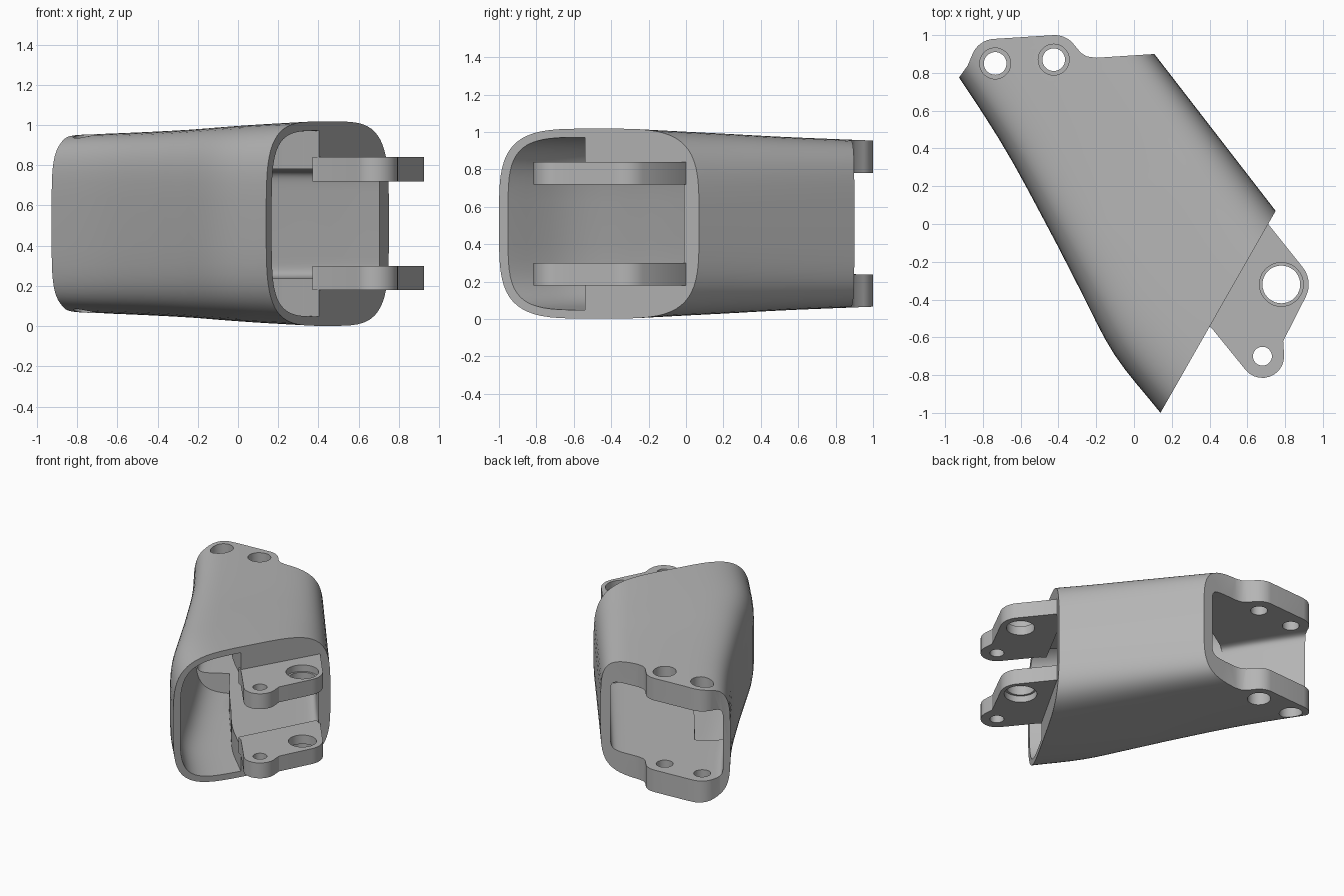
import bpy, bmesh, math
from mathutils import Vector

cube = bpy.data.objects.get("Cube")
if cube:
    bpy.data.objects.remove(cube)

grey = bpy.data.materials.new("matte_grey")
grey.use_nodes = True
grey.diffuse_color = (0.46, 0.46, 0.46, 1)
grey.node_tree.nodes["Principled BSDF"].inputs["Base Color"].default_value = (0.46, 0.46, 0.46, 1)

MID = 0.51
LEFT = [Vector(p) for p in ((0.14, -1), (-0.105, -0.69), (-0.29, -0.34),
                            (-0.45, -0.03), (-0.715, 0.45), (-1.09, 1.02))]
RIGHT = [Vector((0.75, 0.07)), Vector((0.0, 1.04))]


def mix(a, b, t):
    return a + (b - a) * t


def left_at(t):
    """Smooth curve through the left side points, straight beyond the ends."""
    s = t * (len(LEFT) - 1)
    i = max(0, min(len(LEFT) - 2, math.floor(s)))
    f = s - i
    p1, p2 = LEFT[i], LEFT[i + 1]
    if f < 0 or f > 1:
        return mix(p1, p2, f)
    p0 = LEFT[i - 1] if i else 2 * p1 - p2
    p3 = LEFT[i + 2] if i + 2 < len(LEFT) else 2 * p2 - p1
    return 0.5 * (2 * p1 + (p2 - p0) * f + (2 * p0 - 5 * p1 + 4 * p2 - p3) * f * f
                  + (3 * p1 - p0 - 3 * p2 + p3) * f ** 3)


def new_object(name, bm):
    bmesh.ops.recalc_face_normals(bm, faces=bm.faces)
    mesh = bpy.data.meshes.new(name)
    bm.to_mesh(mesh)
    bm.free()
    mesh.materials.append(grey)
    obj = bpy.data.objects.new(name, mesh)
    bpy.context.collection.objects.link(obj)
    return obj


def power(v, n):
    return math.copysign(abs(v) ** (2 / n), v)


def loft(name, start, end, lo, hi, height, roundness, limit=None, steps=20, sides=64):
    """Rounded-box sections swept along the body; limit(t) trims their right part."""
    bm = bmesh.new()
    rings = []
    for k in range(steps + 1):
        t = mix(start, end, k / steps)
        a, b = left_at(t), mix(RIGHT[0], RIGHT[1], t)
        ring = []
        for j in range(sides):
            ang = math.tau * (j + 0.5) / sides
            n = roundness(t)
            u = mix(lo, hi, 0.5 + 0.5 * power(math.cos(ang), n))
            if limit:
                u = min(u, limit(t))
            p = mix(a, b, u)
            ring.append(bm.verts.new((p.x, p.y, MID + height(t) * power(math.sin(ang), n))))
        rings.append(ring)
    for r0, r1 in zip(rings, rings[1:]):
        for j in range(sides):
            m = (j + 1) % sides
            bm.faces.new((r0[j], r0[m], r1[m], r1[j]))
    bm.faces.new(rings[0])
    bm.faces.new(rings[-1])
    return new_object(name, bm)


def prism(name, outline, z0, z1):
    bm = bmesh.new()
    face = bm.faces.new([bm.verts.new((x, y, z0)) for x, y in outline])
    top = bmesh.ops.extrude_face_region(bm, geom=[face])["geom"]
    bmesh.ops.translate(bm, vec=(0, 0, z1 - z0),
                        verts=[v for v in top if isinstance(v, bmesh.types.BMVert)])
    return new_object(name, bm)


def arc(x, y, r, a0, a1, steps=10):
    angles = [math.radians(mix(a0, a1, i / steps)) for i in range(steps + 1)]
    return [(x + r * math.cos(a), y + r * math.sin(a)) for a in angles]


def apply_boolean(obj, cutter, operation="DIFFERENCE"):
    mod = obj.modifiers.new("cut", "BOOLEAN")
    mod.operation, mod.object, mod.solver = operation, cutter, "EXACT"
    bpy.context.view_layer.objects.active = obj
    bpy.ops.object.modifier_apply(modifier=mod.name)
    bpy.data.objects.remove(cutter)


def drill(obj, x, y, r, z0=-1, z1=2):
    apply_boolean(obj, prism("drill", arc(x, y, r, 0, 350, 35), z0, z1))


def finish(obj):
    bpy.ops.object.select_all(action="DESELECT")
    obj.select_set(True)
    bpy.context.view_layer.objects.active = obj
    bpy.ops.object.shade_smooth_by_angle(angle=math.radians(30))


# Tapered outer body, trimmed at the back to the ear outline
body = loft("hollow_body", 0, 1, 0, 1, lambda t: mix(0.508, 0.443, t), lambda t: mix(4, 5, t))
back = [(-1.4, 0.6), (-0.93, 0.77), (-0.88, 0.84)]
back += arc(-0.735, 0.85, 0.13, 160, 95) + arc(-0.42, 0.87, 0.13, 92, 35)
back += [(-0.28, 0.905), (-0.25, 0.887), (-0.2, 0.88), (0.11, 0.9), (1.5, 0.95),
         (1.5, -1.5), (-1.4, -1.5)]
apply_boolean(body, prism("back_trim", back, -1, 2), "INTERSECT")

# Through tunnel and the taller pocket beside the left wall
apply_boolean(body, loft("tunnel", -0.1, 1.1, 0.055, 0.925,
                         lambda t: 0.272, lambda t: 12))
apply_boolean(body, loft("pocket", -0.1, 0.73, 0.045, 0.96,
                         lambda t: mix(0.462, 0.42, t), lambda t: 4.5,
                         lambda t: mix(0.43, 0.25, t)))

# Ear holes, wider from the outside
for x, y in ((-0.735, 0.85), (-0.425, 0.87)):
    drill(body, x, y, 0.06)
    drill(body, x, y, 0.082, -1, 0.16)
    drill(body, x, y, 0.082, 0.87, 2)
finish(body)

# Pair of front lugs with a large and a small hole
lug = [(0.37, -0.525), (0.41, -0.55)] + arc(0.68, -0.7, 0.115, 218, 360)
lug += [(0.79, -0.62)] + arc(0.78, -0.32, 0.145, -28, 38) + [(0.71, 0), (0.66, 0.02)]
for name, z0, z1, bore in (("lower_lug", 0.18, 0.30, (-1, 0.23)),
                           ("upper_lug", 0.72, 0.84, (0.79, 2))):
    plate = prism(name, lug, z0, z1)
    drill(plate, 0.68, -0.7, 0.05)
    drill(plate, 0.78, -0.32, 0.1)
    drill(plate, 0.78, -0.32, 0.116, *bore)
    finish(plate)
